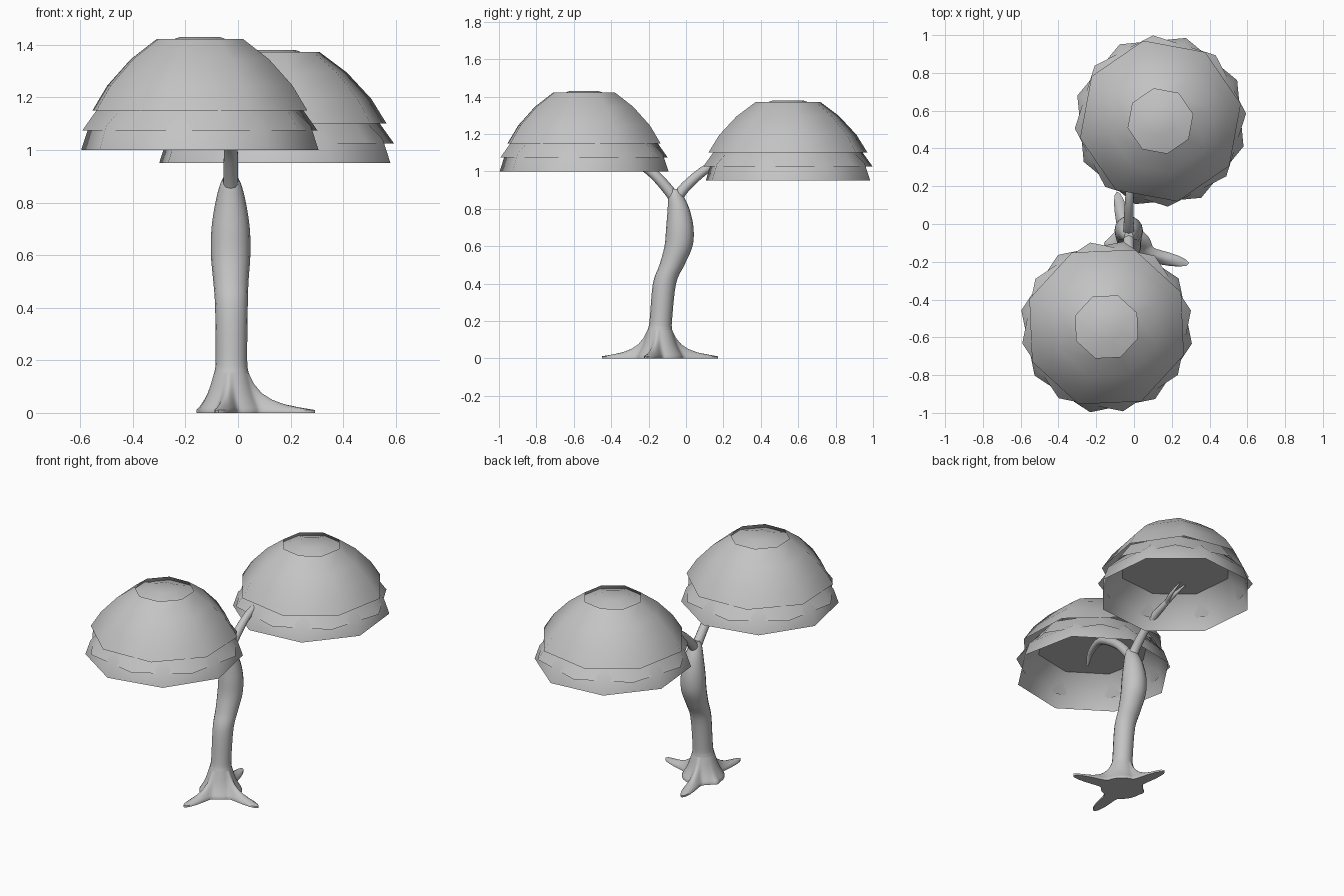
import bpy, bmesh, math
from mathutils import Vector

if "Cube" in bpy.data.objects:
    bpy.data.objects.remove(bpy.data.objects["Cube"])

grey = bpy.data.materials.new("plain_grey")
grey.diffuse_color = (0.55, 0.55, 0.55, 1)
grey.use_nodes = True
grey.node_tree.nodes["Principled BSDF"].inputs["Base Color"].default_value = grey.diffuse_color


def finish(bm, name, angle=50):
    bmesh.ops.recalc_face_normals(bm, faces=bm.faces)
    me = bpy.data.meshes.new(name)
    bm.to_mesh(me)
    bm.free()
    me.materials.append(grey)
    ob = bpy.data.objects.new(name, me)
    bpy.context.collection.objects.link(ob)
    bpy.ops.object.select_all(action='DESELECT')
    ob.select_set(True)
    bpy.context.view_layer.objects.active = ob
    bpy.ops.object.shade_smooth_by_angle(angle=math.radians(angle))
    return ob


def loft(bm, rings, cap_start=False, cap_end=False):
    n = len(rings[0])
    for a, b in zip(rings, rings[1:]):
        for i in range(n):
            bm.faces.new((a[i], a[(i + 1) % n], b[(i + 1) % n], b[i]))
    if cap_start:
        bm.faces.new(rings[0])
    if cap_end:
        bm.faces.new(rings[-1])


def smooth_path(pts, steps=4):
    """Catmull-Rom through rows of (x, y, z, radius)."""
    pts = [Vector(p) for p in pts]
    ext = [2 * pts[0] - pts[1]] + pts + [2 * pts[-1] - pts[-2]]
    out = []
    for a, b, c, d in zip(ext, ext[1:], ext[2:], ext[3:]):
        for k in range(steps):
            t = k / steps
            out.append(0.5 * (2 * b + (c - a) * t + (2 * a - 5 * b + 4 * c - d) * t * t
                              + (3 * b - a - 3 * c + d) * t ** 3))
    return out + [pts[-1]]


def tube(name, pts, sides=12, level=False):
    path = smooth_path(pts)
    bm = bmesh.new()
    rings = []
    for i, p in enumerate(path):
        a, b = path[max(i - 1, 0)], path[min(i + 1, len(path) - 1)]
        d = Vector((0, 0, 1)) if level else (b - a).to_3d().normalized()
        u = d.cross(Vector((1, 0, 0.01))).normalized()
        v = d.cross(u)
        rings.append([bm.verts.new(p.to_3d() + (u * math.cos(t) + v * math.sin(t)) * p.w)
                      for t in (2 * math.pi * k / sides for k in range(sides))])
    loft(bm, rings, True, True)
    return finish(bm, name)


def shell(name, centre, turn, profile, close=False):
    """Eight-sided shell from (radius, height) rows."""
    bm = bmesh.new()
    rings = []
    for r, z in profile:
        angles = [math.radians(turn + 45 * k) for k in range(8)]
        rings.append([bm.verts.new((centre[0] + r * math.cos(t),
                                    centre[1] + r * math.sin(t),
                                    centre[2] + z)) for t in angles])
    loft(bm, rings, cap_end=close)
    return finish(bm, name, 46)


# Two leafy domes, each with an overhung sunken top, over two flared skirts
DOME = [(0.435, 0.15), (0.375, 0.245), (0.28, 0.345), (0.175, 0.422),
        (0.2, 0.39), (0.08, 0.43)]
MIDDLE = [(0.455, 0.075), (0.405, 0.145), (0.37, 0.19)]
LOWER = [(0.46, 0.0), (0.43, 0.09), (0.335, 0.185)]
for label, centre, turn, low in (("front", (-0.145, -0.545, 1.0), 25, 34),
                                 ("back", (0.14, 0.545, 0.95), 12, 28)):
    shell(label + "_dome", centre, turn, DOME, True)
    shell(label + "_middle_skirt", centre, low + 22, MIDDLE)
    shell(label + "_lower_skirt", centre, low, LOWER, True)

# Curved trunk
tube("trunk", [(-0.025, -0.14, 0.15, 0.066), (-0.025, -0.135, 0.2, 0.06),
               (-0.025, -0.115, 0.4, 0.062), (-0.027, -0.075, 0.5, 0.067),
               (-0.028, -0.04, 0.6, 0.075), (-0.028, -0.033, 0.7, 0.073),
               (-0.028, -0.04, 0.8, 0.058), (-0.028, -0.055, 0.87, 0.04),
               (-0.028, -0.062, 0.905, 0.022)], 16, True)

# Flared foot whose rings stretch outward into four spreading roots
OX, OY = -0.025, -0.14
ROOTS = [(0.29, -0.21), (-0.09, 0.17), (-0.07, -0.45), (-0.155, -0.1)]
bm = bmesh.new()
rings = []
for z, r, grow in ((0.152, 0.066, 0.0), (0.11, 0.078, 0.05), (0.075, 0.09, 0.14),
                   (0.05, 0.102, 0.28), (0.032, 0.112, 0.48), (0.02, 0.119, 0.75),
                   (0.011, 0.124, 1.0), (0.0, 0.124, 1.0)):
    ring = []
    for k in range(120):
        t = 2 * math.pi * k / 120
        reach = r
        for x, y in ROOTS:
            dx, dy = x - OX, y - OY
            c = max(0, math.cos(t - math.atan2(dy, dx)))
            reach += grow * (math.hypot(dx, dy) - 0.122) * c ** 60
        ring.append(bm.verts.new((OX + reach * math.cos(t), OY + reach * math.sin(t), z)))
    rings.append(ring)
loft(bm, rings, cap_end=True)
finish(bm, "root_flare", 60)

# Branches into the domes
tube("front_branch", [(-0.028, -0.05, 0.84, 0.03), (-0.028, -0.11, 0.92, 0.029),
                      (-0.028, -0.2, 1.01, 0.027), (-0.04, -0.35, 1.1, 0.024),
                      (-0.08, -0.49, 1.1, 0.018), (-0.12, -0.57, 1.06, 0.008)], 10)
tube("back_branch", [(-0.028, -0.06, 0.84, 0.03), (-0.028, 0.0, 0.92, 0.028),
                     (-0.025, 0.12, 1.02, 0.024), (-0.02, 0.25, 1.07, 0.019),
                     (-0.02, 0.35, 1.1, 0.013), (-0.03, 0.43, 1.13, 0.005)], 10)
tube("back_twig", [(-0.02, 0.27, 1.075, 0.015), (0.01, 0.35, 1.09, 0.011),
                   (0.01, 0.43, 1.13, 0.004)], 8)
